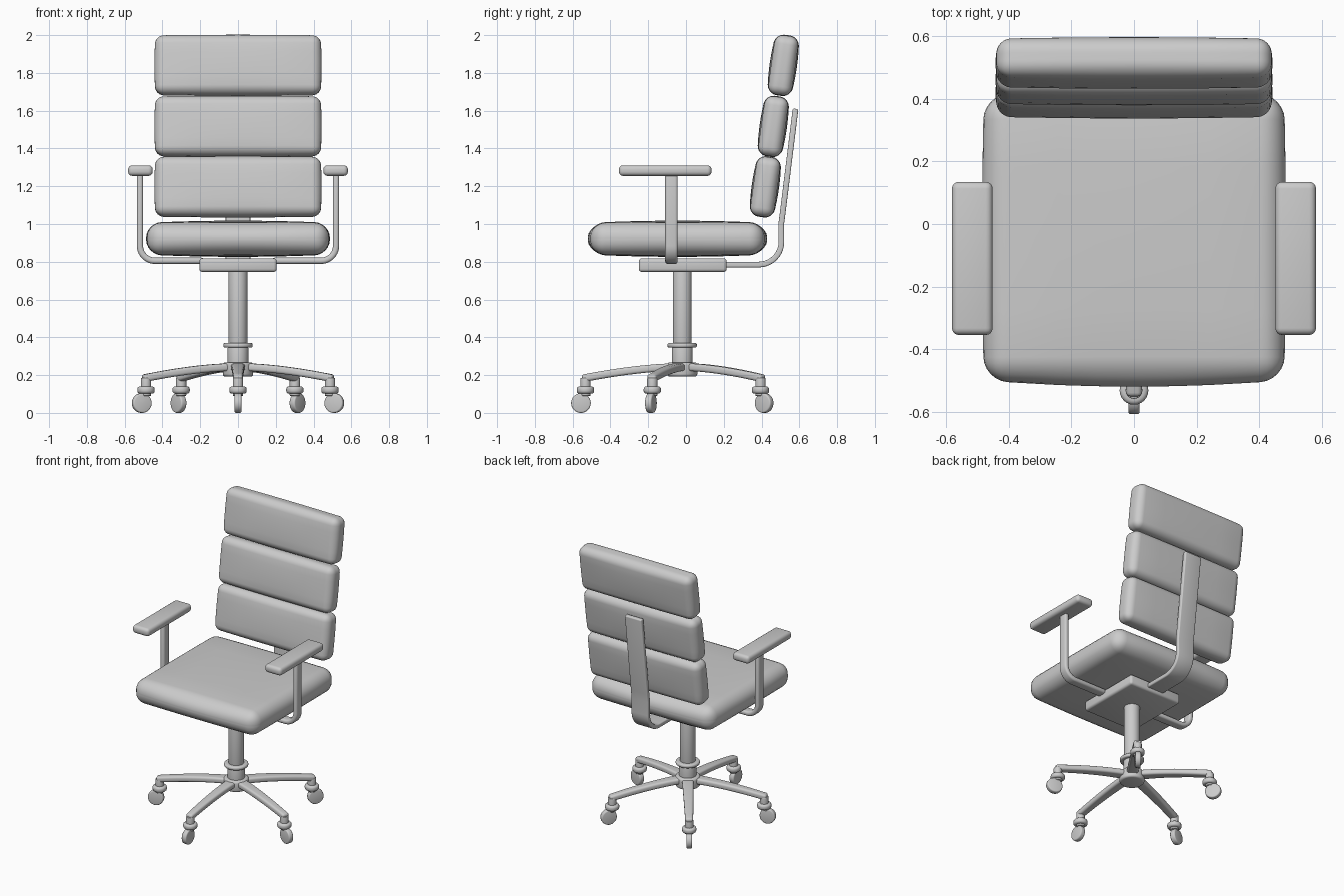
import bpy, bmesh, math
from mathutils import Matrix, Vector

if "Cube" in bpy.data.objects:
    bpy.data.objects.remove(bpy.data.objects["Cube"])

grey = bpy.data.materials.new("plain grey")
grey.diffuse_color = (0.6, 0.6, 0.6, 1)
grey.use_nodes = True
grey.node_tree.nodes["Principled BSDF"].inputs["Base Color"].default_value = grey.diffuse_color
BASE = Vector((0, -0.02, 0))          # swivel axis of the base


def finish(name, bm, matrix=Matrix(), bevel=0.0, segments=3, thickness=0.0):
    """Turn a bmesh into a smooth object, with optional thickness and rounded edges."""
    bmesh.ops.recalc_face_normals(bm, faces=bm.faces)
    mesh = bpy.data.meshes.new(name)
    bm.to_mesh(mesh)
    bm.free()
    obj = bpy.data.objects.new(name, mesh)
    bpy.context.collection.objects.link(obj)
    if thickness:
        mod = obj.modifiers.new("thickness", 'SOLIDIFY')
        mod.thickness, mod.offset = thickness, 0
    if bevel:
        mod = obj.modifiers.new("round", 'BEVEL')
        mod.width, mod.segments = bevel, segments
        mod.limit_method, mod.angle_limit = 'ANGLE', math.radians(40)
    bpy.context.view_layer.update()
    baked = bpy.data.meshes.new_from_object(
        obj.evaluated_get(bpy.context.evaluated_depsgraph_get()))
    obj.modifiers.clear()
    obj.data = baked
    baked.name = name
    baked.materials.clear()
    baked.materials.append(grey)
    obj.matrix_world = matrix
    bpy.ops.object.select_all(action='DESELECT')
    obj.select_set(True)
    bpy.context.view_layer.objects.active = obj
    bpy.ops.object.shade_smooth_by_angle(angle=math.radians(40))
    return obj


def cushion(name, centre, size, radius, bulge=(0, 0, 0), tilt=0.0, segments=6):
    """Rounded box whose sides swell outward in the middle."""
    half = [s / 2 for s in size]
    bm = bmesh.new()
    bmesh.ops.create_cube(bm, size=1, matrix=Matrix.Diagonal((*size, 1)))
    bmesh.ops.bevel(bm, geom=bm.edges[:], offset=radius, segments=segments,
                    profile=0.5, affect='EDGES')
    if any(bulge):
        for axis in range(3):
            normal = Vector([float(i == axis) for i in range(3)])
            for t in (-0.6, -0.3, 0, 0.3, 0.6):
                bmesh.ops.bisect_plane(bm, geom=bm.verts[:] + bm.edges[:] + bm.faces[:],
                                       plane_co=normal * (t * (half[axis] - radius)),
                                       plane_no=normal)
        for v in bm.verts:
            u = [v.co[i] / half[i] for i in range(3)]
            for i in range(3):
                j, k = (i + 1) % 3, (i + 2) % 3
                v.co[i] += bulge[i] * u[i] * (1 - u[j] ** 2) * (1 - u[k] ** 2)
    return finish(name, bm, Matrix.Translation(centre) @ Matrix.Rotation(tilt, 4, 'X'))


def cylinder(name, radius, z0, z1, matrix, bevel=0.008, sides=32):
    bm = bmesh.new()
    bmesh.ops.create_cone(bm, cap_ends=True, segments=sides, radius1=radius, radius2=radius,
                          depth=z1 - z0, matrix=Matrix.Translation((0, 0, (z0 + z1) / 2)))
    return finish(name, bm, matrix, bevel)


def strap(name, path, across, widths, thickness, bevel, matrix=Matrix()):
    """Flat bar following a path; 'across' is its width direction."""
    bm = bmesh.new()
    across = Vector(across)
    rows = [[bm.verts.new(Vector(p) + across * (s * w / 2)) for s in (-1, 1)]
            for p, w in zip(path, widths)]
    for a, b in zip(rows, rows[1:]):
        bm.faces.new((a[0], a[1], b[1], b[0]))
    return finish(name, bm, matrix, bevel, 4, thickness)


def arc(cx, cz, r, steps=10):
    """Quarter bend from pointing down to pointing outward."""
    return [(cx + r * math.cos(a), cz + r * math.sin(a))
            for a in (math.radians(-90 + 90 * i / steps) for i in range(steps + 1))]


# Seat and its mounting plate
cushion("seat", (0, -0.045, 0.922), (0.96, 0.91, 0.17), 0.075, (0.006, 0.02, 0.011))
cushion("seat_plate", (0, -0.017, 0.782), (0.41, 0.465, 0.072), 0.016, segments=3)

# Three tilted back cushions
for label, y, z in (("lower", 0.42, 1.197), ("middle", 0.462, 1.517), ("upper", 0.515, 1.84)):
    cushion(label + "_back_cushion", (0, y, z), (0.875, 0.125, 0.315), 0.045,
            (0.005, 0.01, 0.004), math.radians(-8))

# Bent strap carrying the backrest
spine = [(0, 0.18, 0.785)] + [(0, y, z) for y, z in arc(0.385, 0.905, 0.12)]
spine += [(0, 0.504, 1.0), (0, 0.512, 1.06), (0, 0.58, 1.61)]
strap("back_strap", spine, (1, 0, 0), [0.13] * len(spine), 0.03, 0.008)

# Armrests
for side, label in ((-1, "left"), (1, "right")):
    cushion(label + "_arm_pad", (side * 0.517, -0.11, 1.283), (0.13, 0.49, 0.056), 0.022,
            segments=4)
    path = [(side * 0.18, -0.077, 0.805)]
    path += [(side * x, -0.077, z) for x, z in arc(0.439, 0.885, 0.08)]
    path += [(side * 0.519, -0.077, 1.27)]
    strap(label + "_arm_support", path, (0, 1, 0), [0.066] * len(path), 0.033, 0.014)

# Column, sleeve, ring and hub
centre = Matrix.Translation(BASE)
cylinder("column", 0.05, 0.3, 0.76, centre)
cylinder("column_sleeve", 0.055, 0.2, 0.35, centre)
cylinder("column_ring", 0.078, 0.345, 0.37, centre, 0.01)
cylinder("hub", 0.08, 0.192, 0.268, centre, 0.014)

# Five curved legs with casters
for n in range(5):
    spin = centre @ Matrix.Rotation(math.radians(-90 + 72 * n), 4, 'Z')
    steps = [i / 10 for i in range(11)]
    path = [(0.04 + 0.49 * t, 0, 0.242 - 0.06 * t ** 1.6) for t in steps]
    strap(f"leg_{n + 1}", path, (0, 1, 0), [0.075 - 0.025 * t for t in steps],
          0.04, 0.014, spin)
    stem = spin @ Matrix.Translation((0.512, 0, 0))
    cylinder(f"caster_stem_{n + 1}", 0.027, 0.09, 0.185, stem, 0.004, 20)
    cylinder(f"caster_collar_{n + 1}", 0.046, 0.102, 0.14, stem, 0.014, 24)
    axle = spin @ Matrix.Translation((0.536, 0, 0.052)) @ Matrix.Rotation(math.pi / 2, 4, 'X')
    cylinder(f"caster_wheel_{n + 1}", 0.052, -0.018, 0.018, axle, 0.008)
